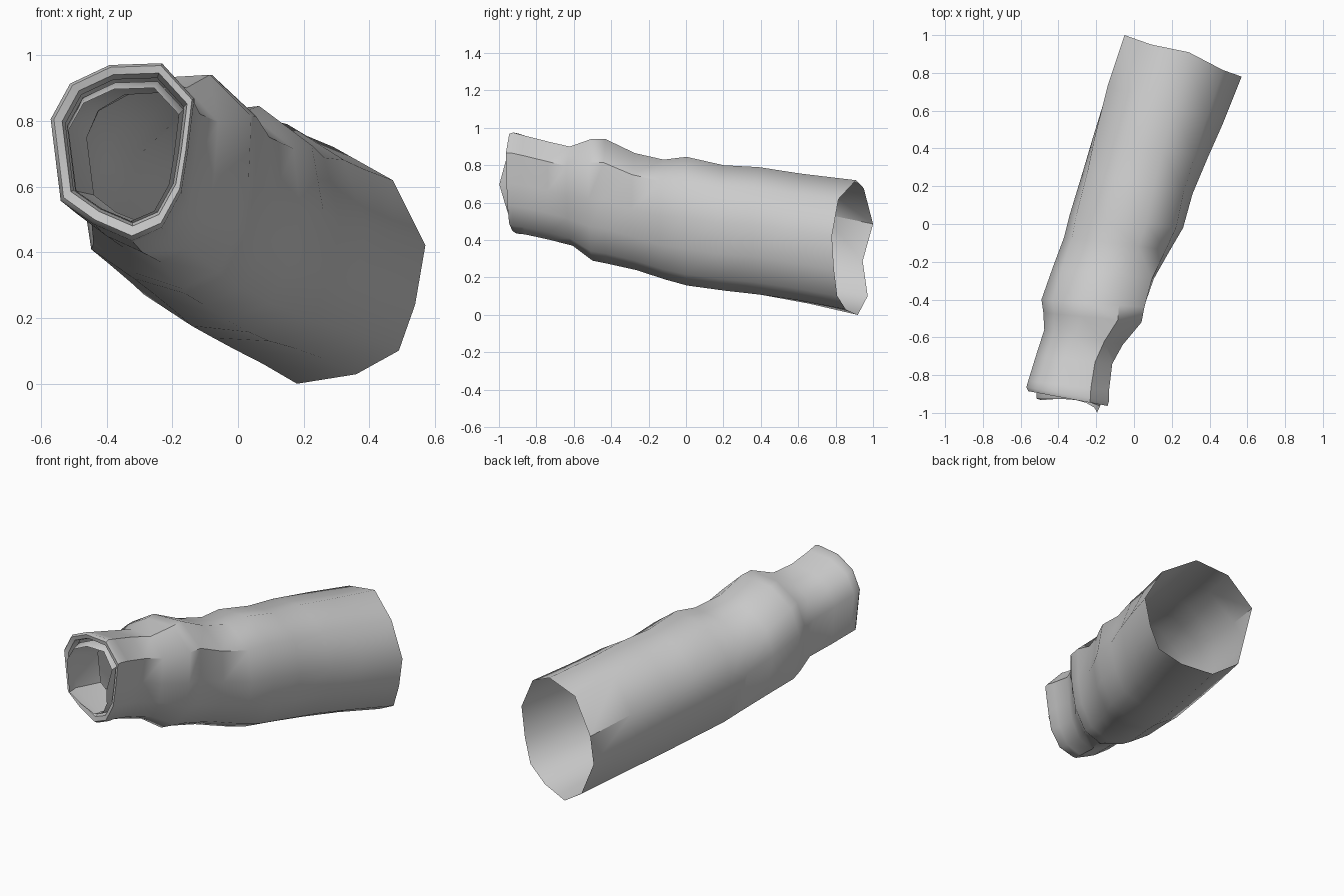
import bpy, bmesh, math

if "Cube" in bpy.data.objects:
    bpy.data.objects.remove(bpy.data.objects["Cube"])

# Cross-section outlines seen from the front, in -1..1 units
CUFF = [(.55, 1), (1, .6), (.91, 0), (.82, -.45), (.55, -.85), (.13, -1),
        (-.41, -.81), (-.86, -.55), (-1, .37), (-.73, .77), (-.18, .98)]
END = [(.1, 1), (.68, .72), (1, .17), (.9, -.33), (.74, -.72), (.32, -.92),
       (-.26, -1), (-.74, -.72), (-.95, -.2), (-1, .35), (-.55, .88)]


def ring(station):
    """Blend the two outlines and fit them into the station's extents."""
    t, xl, yl, xr, yr, zt, zb = station
    pts = [(a[0] + (b[0] - a[0]) * t, a[1] + (b[1] - a[1]) * t) for a, b in zip(CUFF, END)]
    us, vs = [p[0] for p in pts], [p[1] for p in pts]
    out = []
    for u, v in pts:
        f = (u - min(us)) / (max(us) - min(us))
        g = (v - min(vs)) / (max(vs) - min(vs))
        out.append([xl + (xr - xl) * f, yl + (yr - yl) * f, zb + (zt - zb) * g])
    return out


def loft(name, rings):
    bm = bmesh.new()
    rows = [[bm.verts.new(p) for p in r] for r in rings]
    n = len(rows[0])
    for a, b in zip(rows, rows[1:]):
        for i in range(n):
            j = (i + 1) % n
            bm.faces.new((a[i], b[i], b[j], a[j]))
    me = bpy.data.meshes.new(name)
    bm.to_mesh(me)
    bm.free()
    ob = bpy.data.objects.new(name, me)
    bpy.context.collection.objects.link(ob)
    bpy.ops.object.select_all(action='DESELECT')
    ob.select_set(True)
    bpy.context.view_layer.objects.active = ob
    bpy.ops.object.shade_smooth_by_angle(angle=math.radians(45))
    return ob


# Sleeve from shoulder opening to wrist: blend, left x y, right x y, top z, bottom z
sleeve = [ring(s) for s in [
    (1, -.05, 1.0, .57, .78, .72, 0),
    (.9, -.14, .73, .47, .53, .755, .06),
    (.75, -.22, .45, .39, .35, .79, .105),
    (.6, -.27, .28, .31, .16, .80, .13),
    (.5, -.34, .05, .26, -.02, .845, .157),
    (.4, -.37, -.07, .19, -.14, .83, .19),
    (.3, -.43, -.23, .105, -.29, .865, .24),
    (.2, -.49, -.40, .055, -.44, .94, .275),
    (.15, -.48, -.47, .04, -.52, .94, .29),
    (.08, -.475, -.56, -.06, -.64, .90, .37),
    (0, -.52, -.70, -.115, -.74, .925, .40),
    (0, -.56, -.83, -.132, -.88, .96, .43),
    (0, -.57, -.865, -.133, -.94, .975, .435),
    (0, -.56, -.885, -.14, -.963, .968, .45),
    (0, -.535, -.88, -.155, -.96, .945, .48),
    (0, -.525, -.84, -.165, -.90, .93, .49)]]
sleeve[0][8][1] -= .05   # dip in the shoulder edge
sleeve[0][0][1] += .03
loft("sleeve", sleeve)

# Inner lining peeking out of the cuff with an uneven edge
lining = [ring(s) for s in [
    (0, -.515, -.925, -.18, -.965, .90, .495),
    (0, -.52, -.86, -.165, -.91, .92, .49),
    (.1, -.46, -.70, -.17, -.74, .885, .49)]]
for p, d in zip(lining[0], [.02, .0, -.035, -.01, .01, .02, .01, -.005, 0, .005, .015]):
    p[1] += d
loft("cuff_lining", lining)
